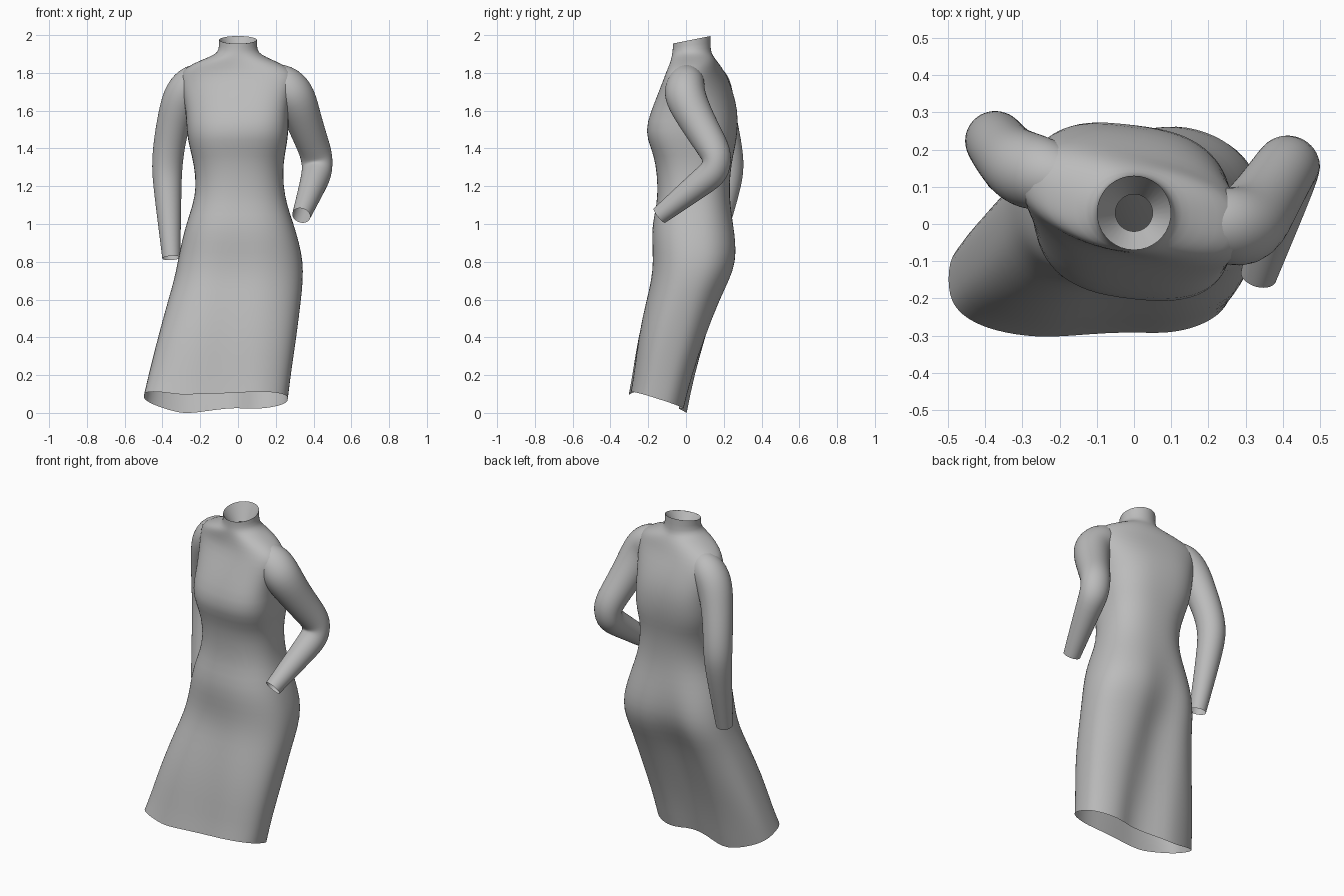
import bpy, bmesh, math
from mathutils import Vector

cube = bpy.data.objects.get("Cube")
if cube:
    bpy.data.objects.remove(cube, do_unlink=True)

# One plain grey cloth colour
GREY = (0.5, 0.5, 0.5, 1)
cloth = bpy.data.materials.new("grey_cloth")
cloth.diffuse_color = GREY
cloth.use_nodes = True
cloth.node_tree.nodes["Principled BSDF"].inputs["Base Color"].default_value = GREY

SIDES = 36


def add_object(name, bm):
    mesh = bpy.data.meshes.new(name)
    bm.normal_update()
    bm.to_mesh(mesh)
    bm.free()
    mesh.materials.append(cloth)
    for face in mesh.polygons:
        face.use_smooth = True
    obj = bpy.data.objects.new(name, mesh)
    bpy.context.collection.objects.link(obj)
    return obj


def loft(name, rings, levels):
    """Skin a list of closed rings, then smooth the surface."""
    bm = bmesh.new()
    loops = [[bm.verts.new(p) for p in ring] for ring in rings]
    for low, high in zip(loops, loops[1:]):
        for i in range(len(low)):
            j = (i + 1) % len(low)
            bm.faces.new((low[i], low[j], high[j], high[i]))
    obj = add_object(name, bm)
    sub = obj.modifiers.new("smooth", 'SUBSURF')
    sub.levels = sub.render_levels = levels
    return obj


def clamp(value):
    return min(1, max(0, value))


def fit(values, low, high):
    a, b = min(values), max(values)
    return [low + (v - a) / (b - a) * (high - low) for v in values]


def twist_at(z):
    """The shoulders turn steadily, from none at the hips or the neck."""
    return -0.28 * clamp((z - 1) / 0.78) ** 2 * clamp((1.9 - z) / 0.1)


def groove_at(z):
    """The hollow between the legs fades out at the waist."""
    return 0.06 * clamp((1.05 - z) / 0.4)


def squareness_at(z):
    """Round collar, fuller corners at the skirt and the bust."""
    if z > 1.88:
        return 2
    return 2.7 if z < 0.5 or 1.35 < z < 1.65 else 2.4


def body_ring(z, x0, x1, y0, y1):
    """Rounded cross-section fitted to its width and depth."""
    power, twist, groove = squareness_at(z), twist_at(z), groove_at(z)
    xs, ys = [], []
    for i in range(SIDES):
        a = math.tau * i / SIDES
        c, s = math.cos(a), math.sin(a)
        x = math.copysign(abs(c) ** (2 / power), c) * (x1 - x0) / 2
        y = math.copysign(abs(s) ** (2 / power), s) * (y1 - y0) / 2
        dent = groove * math.exp(-((x + (x0 + x1) / 2 + 0.05) / 0.11) ** 2)
        y -= dent * (s if s > 0 else s * 0.3)
        xs.append(x)
        ys.append(y + twist * x)
    return [Vector((x, y, z)) for x, y in zip(fit(xs, x0, x1), fit(ys, y0, y1))]


# Dress body from hem to collar: z, x range, y range
SKIRT = [
    (0.06, -0.5, 0.265, -0.305, 0.005),
    (0.2, -0.475, 0.28, -0.285, 0.045),
    (0.4, -0.425, 0.31, -0.255, 0.105),
    (0.6, -0.37, 0.335, -0.21, 0.18),
    (0.7, -0.34, 0.345, -0.185, 0.23),
    (0.8, -0.32, 0.345, -0.175, 0.265),
    (0.9, -0.3, 0.325, -0.18, 0.265),
    (1, -0.275, 0.295, -0.18, 0.25),
    (1.1, -0.24, 0.26, -0.155, 0.235),
]
BODICE = [
    (1.2, -0.22, 0.24, -0.15, 0.23),
    (1.32, -0.235, 0.24, -0.16, 0.24),
    (1.4, -0.255, 0.255, -0.185, 0.26),
    (1.49, -0.275, 0.27, -0.22, 0.275),
    (1.6, -0.275, 0.265, -0.185, 0.275),
    (1.7, -0.3, 0.29, -0.145, 0.25),
    (1.78, -0.315, 0.31, -0.115, 0.22),
    (1.83, -0.28, 0.27, -0.095, 0.19),
    (1.87, -0.19, 0.18, -0.08, 0.16),
]
COLLAR = [(1.895, -0.125, 0.125, -0.075, 0.14)]
COLLAR += [(z, -0.1, 0.1, -0.07, 0.13) for z in (1.92, 1.975)]
rings = [body_ring(*section) for section in SKIRT + BODICE + COLLAR]

# Hem dips at the back and lifts at the outer right corner
for p in rings[0]:
    p.z += -0.32 * (p.y + 0.145) + 0.05 * p.x + 0.27 * max(0, -p.x - 0.3)
# Collar rim rises towards the back
for p in rings[-1]:
    p.z += 0.2 * (p.y - 0.03)
loft("dress_body", rings, 1)

# Inner collar narrows below the rim
rim = rings[-1]
inner = [Vector((p.x * 0.5, 0.03 + (p.y - 0.03) * 0.5, 1.89)) for p in rim]
loft("inner_collar", [inner, rim], 0)


def sleeve(name, path):
    """Open tube through (x, y, z, radius) points."""
    points = [Vector(p[:3]) for p in path]
    rings = []
    side = Vector((1, 0, 0))
    for k, point in enumerate(points):
        along = (points[min(k + 1, len(points) - 1)] - points[max(k - 1, 0)]).normalized()
        side = (side - along * side.dot(along)).normalized()
        up = along.cross(side)
        rings.append([point + path[k][3] * (side * math.cos(a) + up * math.sin(a))
                      for a in (math.tau * i / 16 for i in range(16))])
    return loft(name, rings, 2)


# Bent left sleeve, with the forearm turned forward
sleeve("left_sleeve", [
    (0.14, 0.02, 1.79, 0.06), (0.23, 0, 1.76, 0.105), (0.3, -0.015, 1.69, 0.115),
    (0.34, 0.045, 1.57, 0.1), (0.385, 0.115, 1.45, 0.09),
    (0.42, 0.17, 1.355, 0.086), (0.42, 0.155, 1.275, 0.084),
    (0.4, 0.075, 1.215, 0.074), (0.335, -0.14, 1.045, 0.05)])

# Hanging right sleeve, with the elbow set back
sleeve("right_sleeve", [
    (-0.14, 0.11, 1.79, 0.06), (-0.23, 0.13, 1.765, 0.1), (-0.295, 0.145, 1.69, 0.107),
    (-0.335, 0.175, 1.57, 0.092), (-0.364, 0.21, 1.43, 0.086),
    (-0.377, 0.23, 1.3, 0.083), (-0.373, 0.215, 1.18, 0.075),
    (-0.353, 0.13, 0.82, 0.049)])
